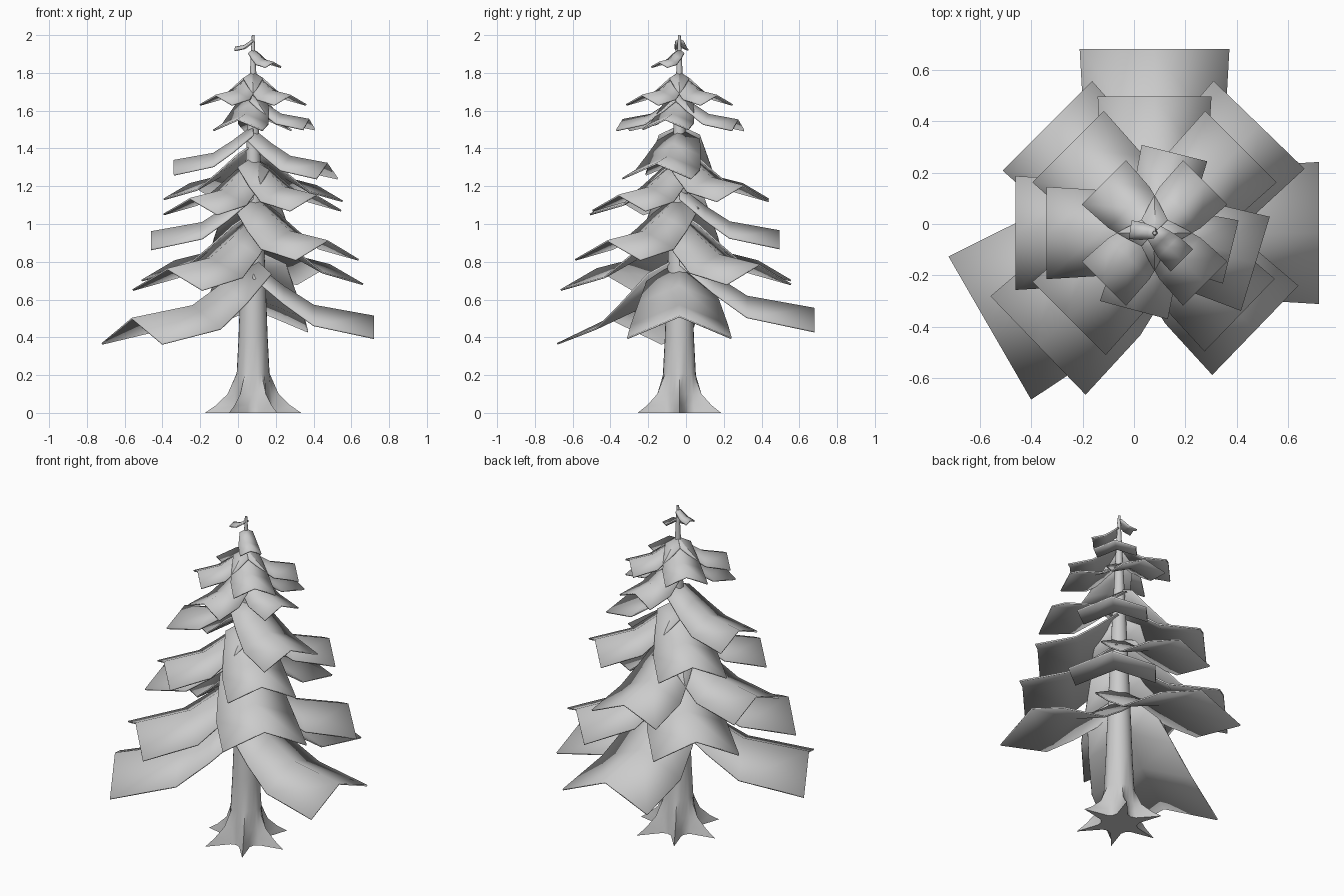
import bpy, bmesh
from math import cos, sin, pi, radians

if "Cube" in bpy.data.objects:
    bpy.data.objects.remove(bpy.data.objects["Cube"], do_unlink=True)

CX, CY = 0.08, -0.035   # trunk axis

grey = bpy.data.materials.new("soft grey")
grey.use_nodes = True
grey.diffuse_color = (0.6, 0.6, 0.6, 1)
grey.node_tree.nodes["Principled BSDF"].inputs["Base Color"].default_value = (0.6, 0.6, 0.6, 1)


def finish(name, bm, angle):
    bmesh.ops.recalc_face_normals(bm, faces=bm.faces)
    mesh = bpy.data.meshes.new(name)
    bm.to_mesh(mesh)
    bm.free()
    mesh.materials.append(grey)
    obj = bpy.data.objects.new(name, mesh)
    obj.location = (CX, CY, 0)
    bpy.context.collection.objects.link(obj)
    bpy.ops.object.select_all(action="DESELECT")
    obj.select_set(True)
    bpy.context.view_layer.objects.active = obj
    bpy.ops.object.shade_smooth_by_angle(angle=radians(angle))
    return obj


def bough(name, angle, length, half, tip_z):
    """Roof-shaped sheet, steep at the trunk and bent outwards; tip_z is its lowest corner."""
    bm = bmesh.new()
    ridge = tip_z + 0.42 * half
    # reach, height above the tip ridge, width share, side drop
    rows = [(0.0, 0.44, 0.6, 0.28), (0.25, 0.25, 0.78, 0.33),
            (0.5, 0.09, 0.93, 0.38), (1.0, 0.0, 1.0, 0.42)]
    grid = [[bm.verts.new((r * length, side * w * half,
                           ridge + h * length - abs(side) * d * half))
             for side in (-1, 0, 1)] for r, h, w, d in rows]
    for a, b in zip(grid, grid[1:]):
        for i in range(2):
            bm.faces.new((a[i], b[i], b[i + 1], a[i + 1]))
    obj = finish(name, bm, 40)
    obj.rotation_euler.z = radians(angle)
    mod = obj.modifiers.new("thickness", "SOLIDIFY")
    mod.thickness = 0.009
    mod.offset = 0


# Trunk with six flared roots
SIDES = 24
bm = bmesh.new()
rings = []
for z, radius, flare in [(0, 0.115, 0.14), (0.04, 0.107, 0.09), (0.1, 0.1, 0.035),
                         (0.21, 0.087, 0), (0.4, 0.077, 0), (0.65, 0.068, 0),
                         (1.1, 0.05, 0), (1.6, 0.027, 0), (2.0, 0.007, 0)]:
    ring = []
    for i in range(SIDES):
        a = 2 * pi * i / SIDES
        r = radius + flare * max(0, cos(6 * a)) - 0.1 * flare * max(0, -cos(6 * a))
        ring.append(bm.verts.new((r * cos(a), r * sin(a), z)))
    rings.append(ring)
for a, b in zip(rings, rings[1:]):
    for i in range(SIDES):
        j = (i + 1) % SIDES
        bm.faces.new((a[i], a[j], b[j], b[i]))
bm.faces.new(rings[0][::-1])
bm.faces.new(rings[-1])
finish("trunk", bm, 50)

# Boughs by tier: direction, length, half width, lowest height
tiers = {
    "bottom": [(210, 0.74, 0.32, 0.365), (0, 0.64, 0.275, 0.395), (90, 0.715, 0.29, 0.43)],
    "low": [(135, 0.59, 0.245, 0.70), (46, 0.585, 0.245, 0.68),
            (224, 0.63, 0.265, 0.65), (316, 0.545, 0.24, 0.81)],
    "middle": [(180, 0.54, 0.22, 0.865), (90, 0.53, 0.22, 0.87)],
    "upper": [(135, 0.475, 0.195, 1.13), (45, 0.475, 0.195, 1.12),
              (225, 0.47, 0.2, 1.05), (316, 0.46, 0.195, 1.07)],
    "high": [(180, 0.42, 0.178, 1.26), (343, 0.41, 0.19, 1.24)],
    "neck": [(255, 0.31, 0.135, 1.495), (76, 0.32, 0.13, 1.495), (346, 0.305, 0.125, 1.5)],
    "crown": [(a, 0.278, 0.12, 1.63) for a in (45, 135, 225, 315)],
    "peak": [(315, 0.15, 0.06, 1.83), (172, 0.095, 0.035, 1.92)],
}
for tier, boughs in tiers.items():
    for n, spec in enumerate(boughs, 1):
        bough(f"{tier}_bough_{n}", *spec)
